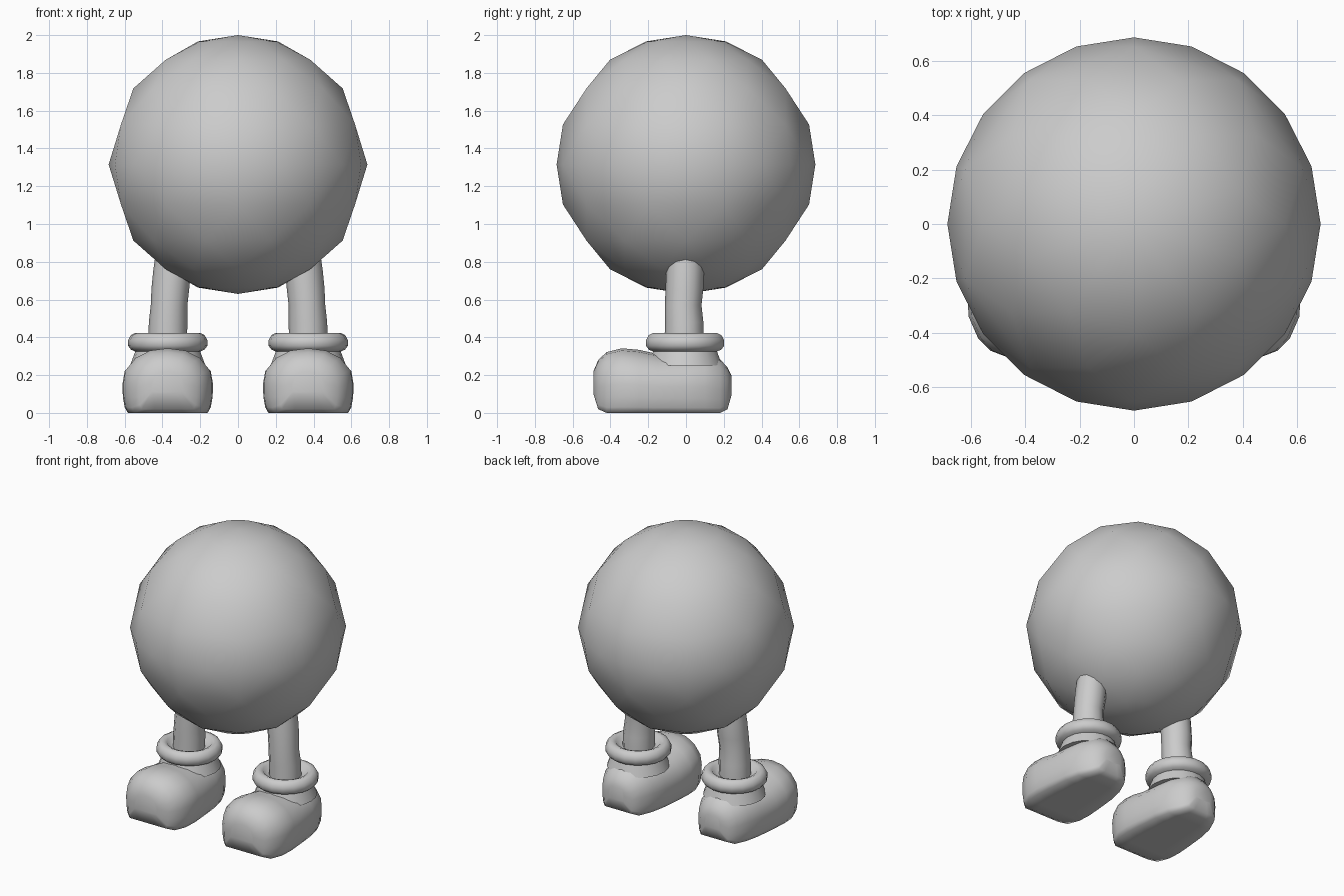
import bpy, bmesh, math
from mathutils import Vector

if "Cube" in bpy.data.objects:
    bpy.data.objects.remove(bpy.data.objects["Cube"])

grey = bpy.data.materials.new("plain grey")
grey.use_nodes = True
TONE = (0.6, 0.6, 0.6, 1)
grey.diffuse_color = TONE
grey.node_tree.nodes["Principled BSDF"].inputs["Base Color"].default_value = TONE


def finish(name, bm, angle=60):
    bmesh.ops.recalc_face_normals(bm, faces=bm.faces)
    mesh = bpy.data.meshes.new(name)
    bm.to_mesh(mesh)
    bm.free()
    mesh.materials.append(grey)
    obj = bpy.data.objects.new(name, mesh)
    bpy.context.collection.objects.link(obj)
    bpy.ops.object.select_all(action='DESELECT')
    obj.select_set(True)
    bpy.context.view_layer.objects.active = obj
    bpy.ops.object.shade_smooth_by_angle(angle=math.radians(angle))
    return obj


def loft(name, rings, angle=60):
    """Skin closed rings of equal length and cap both ends."""
    bm = bmesh.new()
    loops = [[bm.verts.new(p) for p in ring] for ring in rings]
    n = len(loops[0])
    for a, b in zip(loops, loops[1:]):
        for i in range(n):
            j = (i + 1) % n
            bm.faces.new((a[i], a[j], b[j], b[i]))
    bm.faces.new(loops[0])
    bm.faces.new(loops[-1])
    return finish(name, bm, angle)


def circle(cx, cy, z, r, n):
    return [(cx + r * math.cos(math.tau * i / n),
             cy + r * math.sin(math.tau * i / n), z) for i in range(n)]


# Round body: a ball of diamond facets with a full ring at the equator
R, SEG, MID = 0.685, 20, 1.315
bm = bmesh.new()
for j in range(-5, 6):
    for i in range(SEG if abs(j) < 5 else 1):
        if abs(j) in (1, 2, 3) and (i + j) % 2:
            continue
        a, e = math.tau * i / SEG, math.pi / 10 * j
        bm.verts.new(Vector((math.cos(e) * math.cos(a),
                             math.cos(e) * math.sin(a), math.sin(e))) * R
                     + Vector((0, 0, MID)))
bmesh.ops.convex_hull(bm, input=bm.verts)
finish("body", bm)

# Leg path: x, y, z, radius
LEG = [(.373, -.01, .37, .103), (.37, -.01, .48, .102), (.365, -.015, .57, .097),
       (.358, -.008, .66, .1), (.348, -.005, .76, .1), (.335, 0, .88, .095)]

# Rolled cuff and ankle profile: radius, height
CUFF = [(.2, .25), (.185, .29), (.172, .325), (.195, .335), (.21, .355),
        (.21, .385), (.195, .412), (.17, .424), (.145, .415), (.13, .395), (.1, .385)]

# Shoe sections from toe to heel: y, half width, underside, top
SHOE = [(-.49, .09, .1, .22), (-.465, .155, .02, .28), (-.42, .2, 0, .322),
        (-.34, .235, 0, .342), (-.25, .24, 0, .334), (-.15, .232, 0, .312),
        (0, .215, 0, .31), (.1, .19, 0, .31), (.18, .15, 0, .285),
        (.22, .11, .02, .24), (.24, .06, .09, .2)]
# Half outline of a shoe section, as fractions of width and height
HALF = [(0, 0), (.45, 0), (.88, 0), (.95, .09), (.99, .25), (1, .45),
        (.95, .66), (.72, .85), (.4, .965), (0, 1)]
OUTLINE = HALF + [(-u, v) for u, v in HALF[-2:0:-1]]

for side, s in (("left", 1), ("right", -1)):
    cx = s * .372
    loft(side + "_leg", [circle(s * x, y, z, r, 12) for x, y, z, r in LEG])
    loft(side + "_cuff", [circle(cx, -.005, z, r, 18) for r, z in CUFF], 75)
    loft(side + "_shoe", [[(cx + u * w, y, lo + v * (hi - lo)) for u, v in OUTLINE]
                          for y, w, lo, hi in SHOE], 70)
